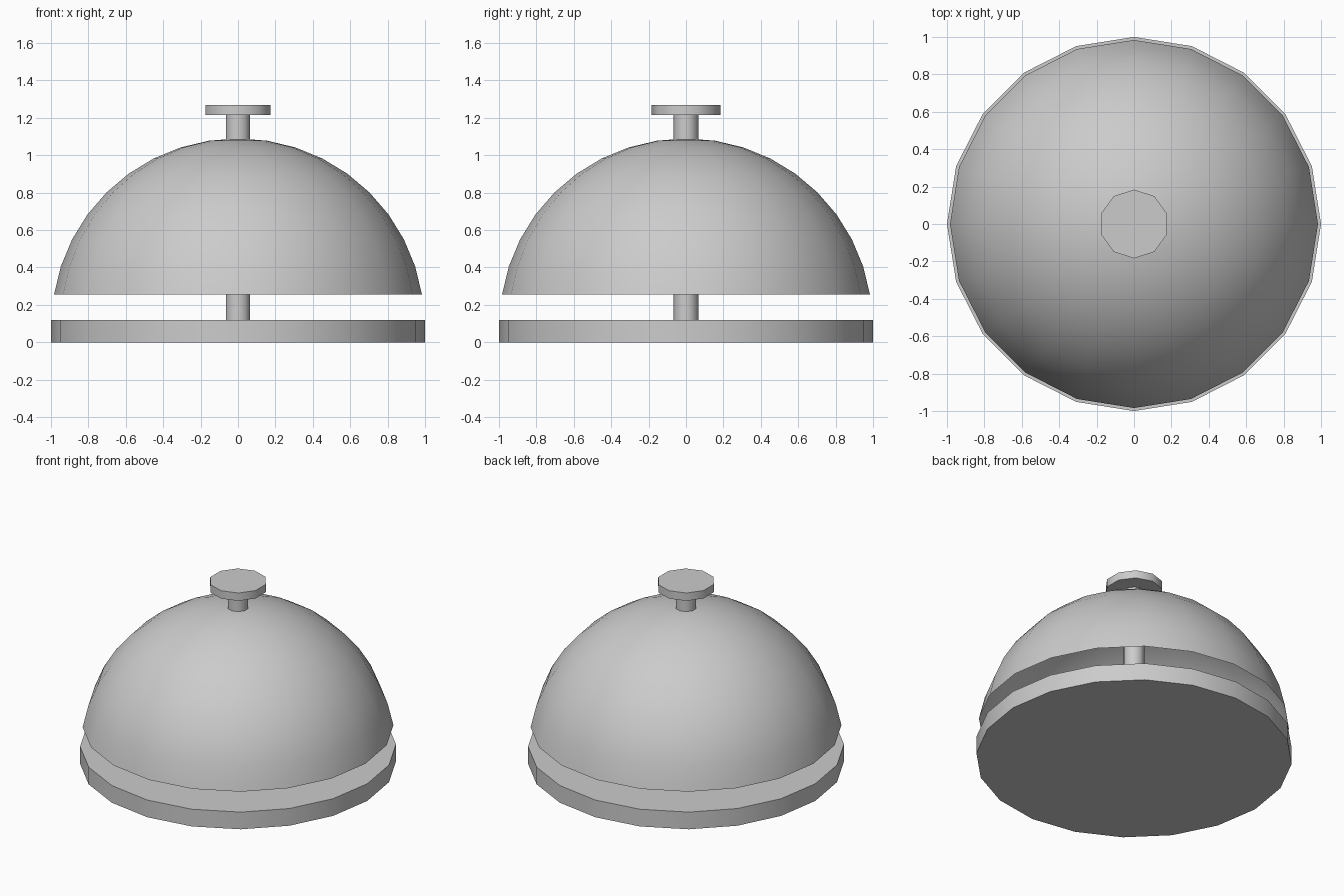
import bpy, bmesh, math

if "Cube" in bpy.data.objects:
    bpy.data.objects.remove(bpy.data.objects["Cube"])


def finish(obj):
    bpy.ops.object.select_all(action='DESELECT')
    obj.select_set(True)
    bpy.context.view_layer.objects.active = obj
    bpy.ops.object.shade_smooth_by_angle(angle=math.radians(40))


def disc(name, sides, radius, z0, z1, turn=0.0):
    bpy.ops.mesh.primitive_cylinder_add(
        vertices=sides, radius=radius, depth=z1 - z0,
        location=(0, 0, (z0 + z1) / 2), rotation=(0, 0, turn))
    obj = bpy.context.object
    obj.name = name
    finish(obj)
    return obj


# base plate, centre post and push button
disc("base", 20, 1.0, 0.0, 0.12)
disc("post", 10, 0.067, 0.12, 1.215)
disc("button", 10, 0.184, 1.215, 1.27)

# bell: open upper part of a sphere, cut just above its equator
bpy.ops.mesh.primitive_uv_sphere_add(segments=20, ring_count=20, radius=1.0)
bell = bpy.context.object
bell.name = "bell_dome"
bm = bmesh.new()
bm.from_mesh(bell.data)
bmesh.ops.delete(bm, geom=[v for v in bm.verts if v.co.z < 0.1], context='VERTS')
for v in bm.verts:
    v.co.x *= 0.996
    v.co.y *= 0.996
    v.co.z = v.co.z * 0.99 + 0.10
bm.to_mesh(bell.data)
bm.free()
finish(bell)
